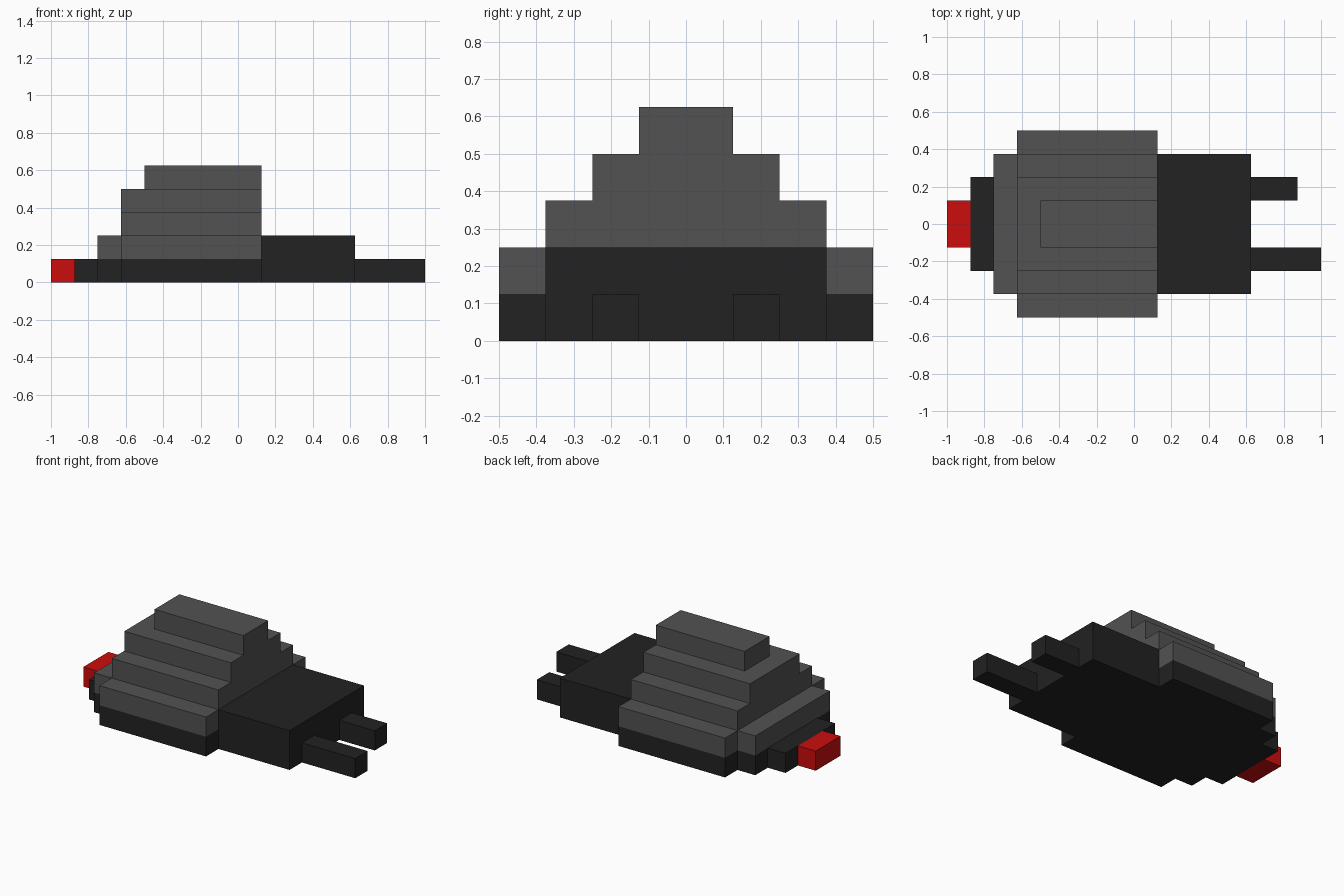
import bpy
import bmesh

if "Cube" in bpy.data.objects:
    bpy.data.objects.remove(bpy.data.objects["Cube"])

U = 0.125  # one block


def material(name, rgb):
    m = bpy.data.materials.new(name)
    m.diffuse_color = (*rgb, 1.0)
    m.use_nodes = True
    m.node_tree.nodes["Principled BSDF"].inputs["Base Color"].default_value = m.diffuse_color
    return m


GREY = material("shell grey", (0.084, 0.084, 0.084))
BLACK = material("body black", (0.016, 0.016, 0.016))
RED = material("nose red", (0.60, 0.004, 0.004))


def slab(name, half, z0, z1, mat, y_mid=0):
    """Extrude a plan given as half outline (x, y), mirrored about y_mid; block units."""
    plan = half + [(x, -y) for x, y in reversed(half)]
    bm = bmesh.new()
    face = bm.faces.new([bm.verts.new((x * U, (y + y_mid) * U, z0 * U)) for x, y in plan])
    top = bmesh.ops.extrude_face_region(bm, geom=[face])["geom"]
    bmesh.ops.translate(bm, vec=(0, 0, (z1 - z0) * U),
                        verts=[v for v in top if isinstance(v, bmesh.types.BMVert)])
    bmesh.ops.recalc_face_normals(bm, faces=bm.faces)
    mesh = bpy.data.meshes.new(name)
    bm.to_mesh(mesh)
    bm.free()
    mesh.materials.append(mat)
    obj = bpy.data.objects.new(name, mesh)
    bpy.context.collection.objects.link(obj)
    return obj


def block(name, x0, x1, half_y, z0, z1, mat, y_mid=0):
    return slab(name, [(x0, half_y), (x1, half_y)], z0, z1, mat, y_mid)


# Nose and stepped base plate
block("nose", -8, -7, 1, 0, 1, RED)
slab("base_plate", [(-7, 2), (-6, 2), (-6, 3), (-5, 3), (-5, 4), (1, 4)], 0, 1, BLACK)

# Rear body and the two uneven prongs
block("rear_body", 1, 5, 3, 0, 2, BLACK)
block("short_prong", 5, 7, 0.5, 0, 1, BLACK, 1.5)
block("long_prong", 5, 8, 0.5, 0, 1, BLACK, -1.5)

# Stepped shell: wide rim with a front lip, then narrowing tiers
slab("shell_rim", [(-6, 3), (-5, 3), (-5, 4), (1, 4)], 1, 2, GREY)
for i, (x0, half_y) in enumerate([(-5, 3), (-5, 2), (-4, 1)]):
    block(f"shell_tier_{i + 1}", x0, 1, half_y, 2 + i, 3 + i, GREY)
